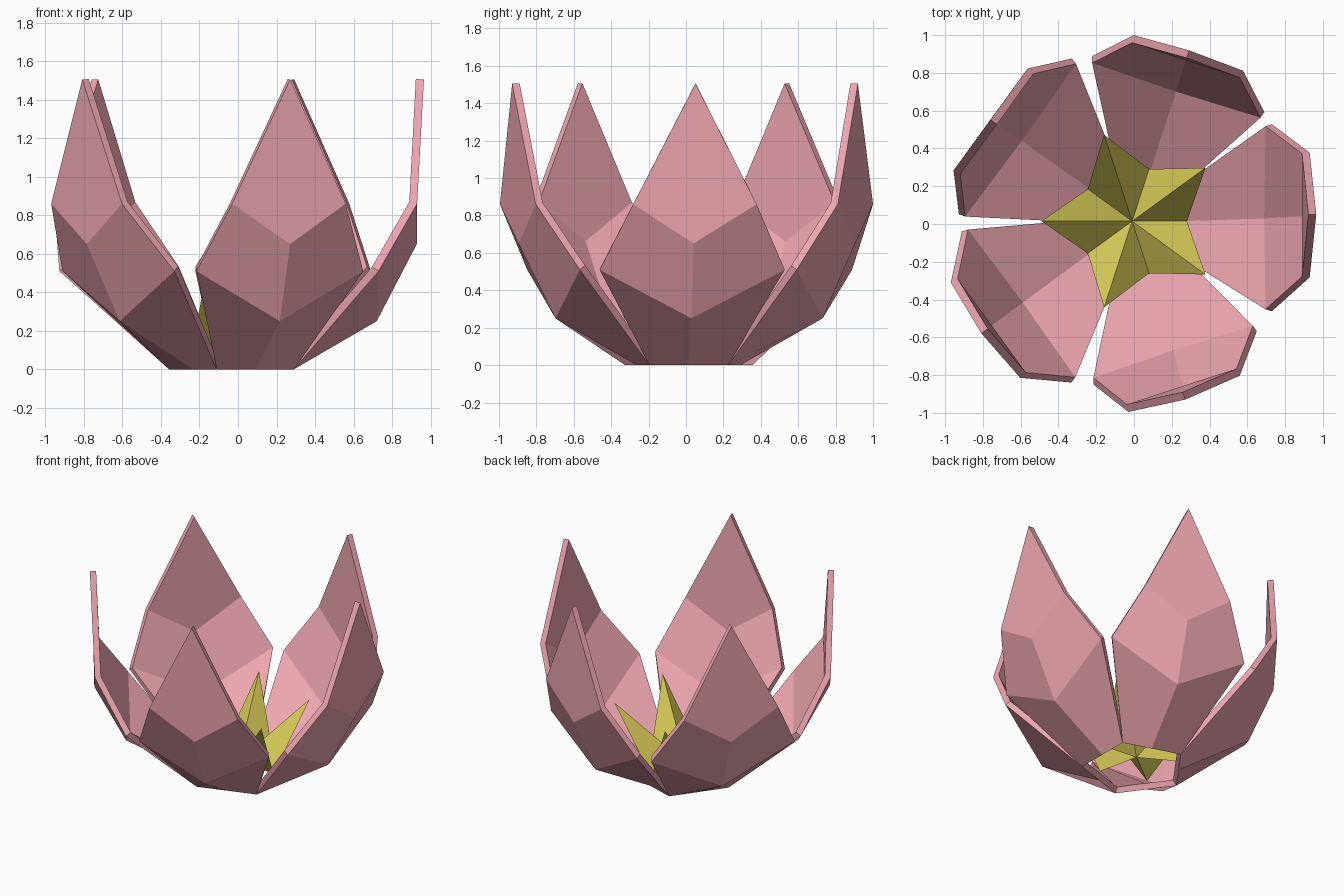
import bpy
from math import radians, sin, cos

if "Cube" in bpy.data.objects:
    bpy.data.objects.remove(bpy.data.objects["Cube"])

CY = 0.015  # flower centre in y


def material(name, rgb):
    m = bpy.data.materials.new(name)
    m.diffuse_color = (*rgb, 1)
    m.use_nodes = True
    m.node_tree.nodes["Principled BSDF"].inputs["Base Color"].default_value = m.diffuse_color
    return m


def mesh_object(name, verts, faces, mat):
    me = bpy.data.meshes.new(name)
    me.from_pydata(verts, [], faces)
    me.materials.append(mat)
    ob = bpy.data.objects.new(name, me)
    bpy.context.collection.objects.link(ob)
    return ob


pink = material("petal_pink", (0.85, 0.38, 0.43))
yellow = material("stamen_yellow", (0.72, 0.63, 0.10))

# Petals: angle, low corner radius / half width, high corner radius / half width,
# tip radius, sideways drift of the tip
petals = [
    (0, 0.73, 0.495, 0.930, 0.330, 0.965, 0.036),
    (72, 0.762, 0.479, 0.936, 0.305, 0.950, 0.002),
    (144, 0.772, 0.509, 0.931, 0.333, 0.930, 0.012),
    (216, 0.770, 0.494, 0.975, 0.312, 1.003, 0.005),
    (288, 0.755, 0.455, 0.951, 0.310, 0.982, -0.034),
]
for i, (deg, rl, wl, ru, wu, rt, s) in enumerate(petals):
    a = radians(deg)
    profile = [
        (0.29, -0.21, 0), (0.29, 0, 0), (0.29, 0.21, 0),          # base edge
        (rl - 0.01, s * 0.4, 0.25),                               # lower keel
        (rl, -wl + s * 0.5, 0.51), (rl, wl + s * 0.5, 0.51),      # low corners
        (ru - 0.002, s * 0.7, 0.65),                              # upper keel
        (ru, -wu + s * 0.9, 0.86), (ru, wu + s * 0.9, 0.86),      # high corners
        (rt, s, 1.505),                                           # tip
    ]
    verts = [(r * cos(a) - t * sin(a), r * sin(a) + t * cos(a) + CY, z)
             for r, t, z in profile]
    faces = [(0, 1, 3, 4), (1, 2, 5, 3), (4, 3, 6, 7), (3, 5, 8, 6), (7, 6, 8, 9)]
    ob = mesh_object(f"petal_{i + 1}", verts, faces, pink)
    mod = ob.modifiers.new("thickness", "SOLIDIFY")
    mod.thickness = 0.042
    mod.offset = -1

# Star-shaped centre: five raised spikes reaching into the petal gaps
verts = [(-0.01, CY, 0.09)]
for k in range(10):
    a = radians(36 * k)
    r, z = (0.48, 0.54) if k % 2 else (0.29, 0.07)
    verts.append((r * cos(a) - 0.01, r * sin(a) + CY, z))
faces = [(0, k + 1, (k + 1) % 10 + 1) for k in range(10)]
mesh_object("flower_centre", verts, faces, yellow)
